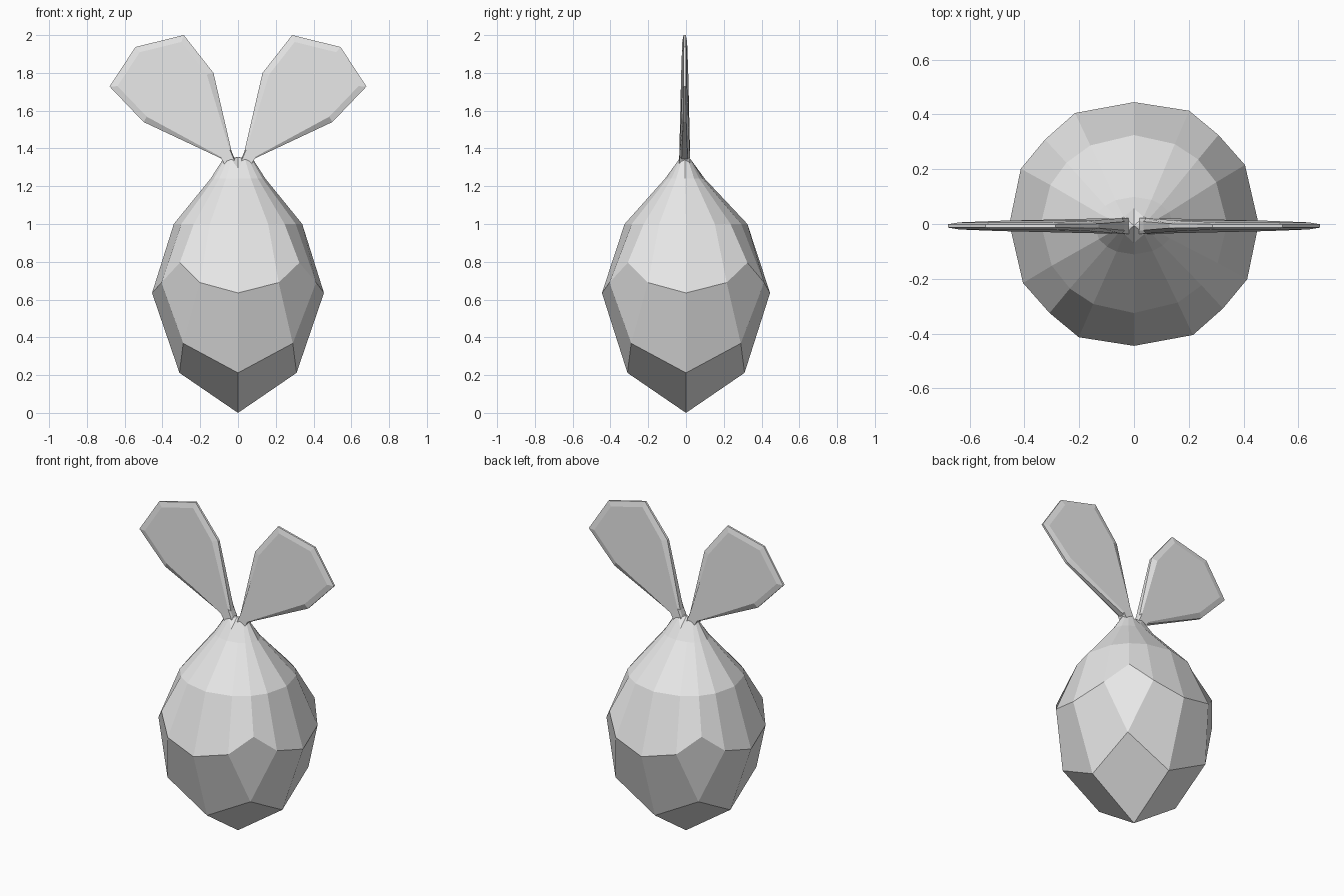
import bpy, math

if "Cube" in bpy.data.objects:
    bpy.data.objects.remove(bpy.data.objects["Cube"])

grey = bpy.data.materials.new("light grey")
grey.diffuse_color = (0.8, 0.8, 0.8, 1)
grey.use_nodes = True
grey.node_tree.nodes["Principled BSDF"].inputs["Base Color"].default_value = grey.diffuse_color


def make(name, verts, faces):
    me = bpy.data.meshes.new(name)
    me.from_pydata(verts, [], faces)
    me.materials.append(grey)
    ob = bpy.data.objects.new(name, me)
    bpy.context.collection.objects.link(ob)
    return ob


# --- Faceted bulb body: a cube-style lower half, rings of 16 above ---
N = 16
verts = [(0, 0, 0)]
# four axis points and four diagonal points (alternating)
for k in range(8):
    a = k * math.pi / 4
    r, z = (0.31, 0.212) if k % 2 == 0 else (0.41, 0.368)
    verts.append((r * math.cos(a), r * math.sin(a), z))

# zigzag widest ring: radius, height and angle repeat every quarter turn
zigzag = [(0.455, 0.635, 0), (0.459, 0.69, 28), (0.448, 0.795, 46.5), (0.46, 0.69, 64)]
angles = []
for k in range(N):
    r, z, deg = zigzag[k % 4]
    a = math.radians(deg + 90 * (k // 4))
    angles.append(a)
    rr = r if k % 8 != 4 else 0.445
    verts.append((rr * math.cos(a), rr * math.sin(a), z))

# shoulder, neck and crown rings, growing flatter in y
for rx, ry, z in [(0.34, 0.325, 1.0), (0.145, 0.105, 1.24), (0.08, 0.035, 1.342)]:
    for k, a in enumerate(angles):
        y, zz = ry * math.sin(a), z
        if z > 1.3 and k % 8 == 4:      # cleft between the two stems
            y, zz = y * 1.8, 1.295
        verts.append((rx * math.cos(a), y - (0.006 if z > 1.2 else 0), zz))
verts.append((0, -0.006, 1.355))

faces = []
for q in range(4):
    axis, diag = 1 + 2 * q, 2 + 2 * q
    nxt, prev = 1 + (2 * q + 2) % 8, 1 + (2 * q - 1) % 8
    z0 = 9 + 4 * q
    zp = 9 + (4 * q - 1) % N
    faces += [(0, nxt, diag, axis),
              (axis, diag, z0 + 1, z0),
              (diag, z0 + 3, z0 + 2, z0 + 1),
              (prev, axis, z0, zp)]
for ring in range(3):
    b = 9 + ring * N
    for k in range(N):
        j = (k + 1) % N
        faces.append((b + k, b + j, b + N + j, b + N + k))
b = 9 + 3 * N
faces += [(b + k, b + (k + 1) % N, b + N) for k in range(N)]
make("bulb_body", verts, faces)

# --- Two thin leaves with bevelled rims on thicker stems ---
# x, z, inset factor, rim half thickness, inner half thickness
outline = [(0.0, 1.30, 0.02, 0.020, 0.030),
           (0.034, 1.385, 0.03, 0.016, 0.028),
           (0.13, 1.80, 0.14, 0.008, 0.019),
           (0.287, 2.0, 0.14, 0.006, 0.013),
           (0.543, 1.937, 0.14, 0.006, 0.013),
           (0.68, 1.728, 0.14, 0.006, 0.013),
           (0.50, 1.54, 0.14, 0.008, 0.019),
           (0.085, 1.345, 0.03, 0.016, 0.028),
           (0.05, 1.28, 0.02, 0.020, 0.030)]
CX, CZ, CY = 0.38, 1.74, -0.007


def leaf(name, side):
    n = len(outline)
    v = []
    for s in (-1, 1):
        v += [(side * x, CY + s * t, z) for x, z, f, t, m in outline]
        v += [(side * (x + f * (CX - x)), CY + s * m, z + f * (CZ - z))
              for x, z, f, t, m in outline]
    f = []
    for s, o in ((0, 0), (1, 2 * n)):
        part = [(o + k, o + (k + 1) % n, o + n + (k + 1) % n, o + n + k) for k in range(n)]
        part += [tuple(o + n + i for i in loop)
                 for loop in ((0, 1, 7, 8), (1, 2, 6, 7), (2, 3, 4, 5, 6))]
        f += [p[::-1] for p in part] if s else part
    # rim joining front and back
    f += [(k, k + 2 * n, (k + 1) % n + 2 * n, (k + 1) % n) for k in range(n)]
    if side < 0:
        f = [p[::-1] for p in f]
    return make(name, v, f)


leaf("leaf_right", 1)
leaf("leaf_left", -1)
